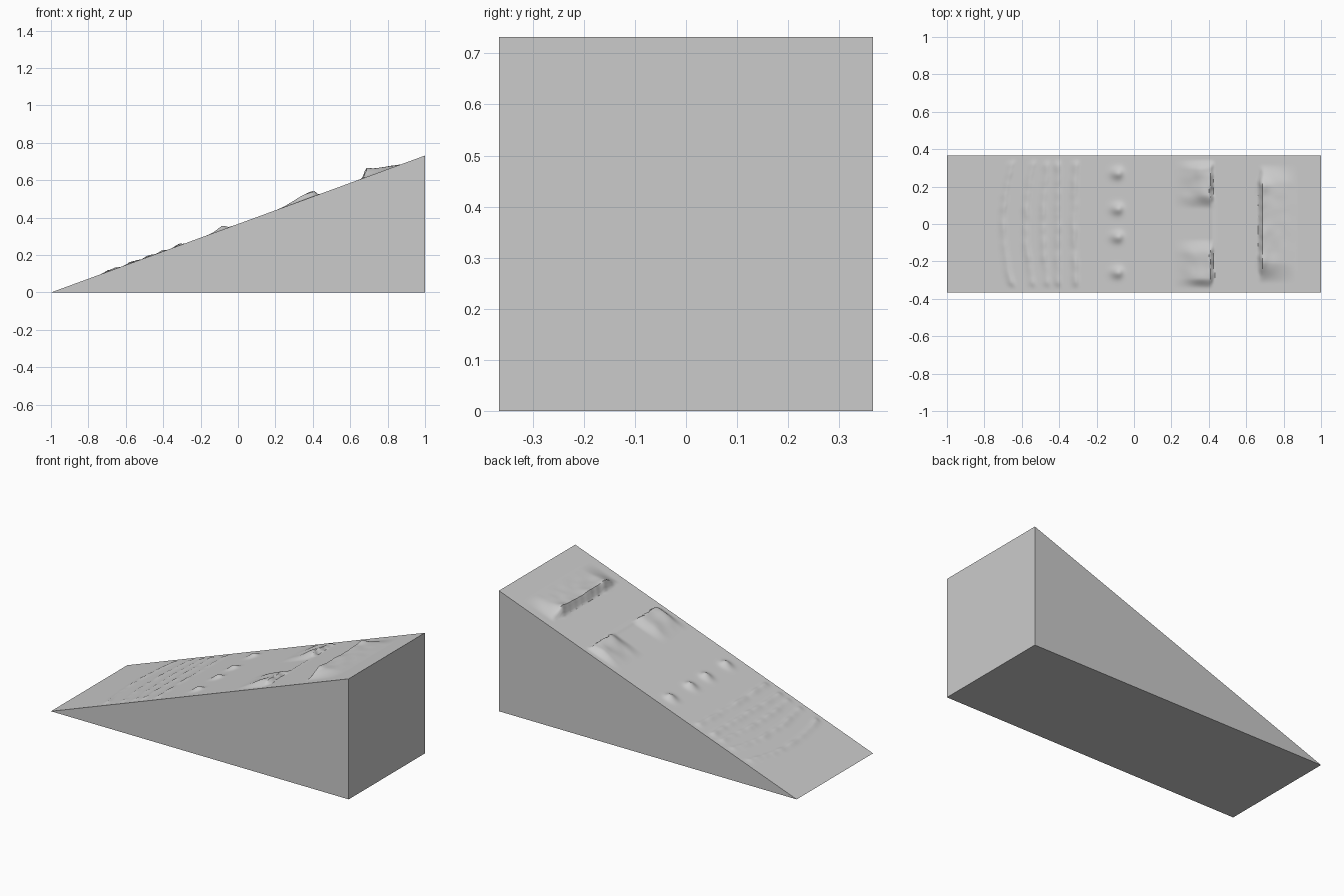
import bpy, bmesh, math
from mathutils import noise, Vector

if "Cube" in bpy.data.objects:
    bpy.data.objects.remove(bpy.data.objects["Cube"])

W, H = 0.366, 0.732          # half width, rear height
NX, NY = 250, 92


def step(a, b, t):
    t = min(1, max(0, (t - a) / (b - a)))
    return t * t * (3 - 2 * t)


def bell(d, w):
    return math.exp(-(d / w) ** 2)


def rough(x, y, scale, seed):
    return noise.noise(Vector((x * scale, y * scale, seed)))


# raised relief: (x at the ends, bow at the middle, height) of each ripple
RIPPLES = [(-0.645, 0.052, 0.0075), (-0.535, 0.04, 0.007), (-0.457, 0.027, 0.007),
           (-0.402, 0.003, 0.008), (-0.307, 0.012, 0.008)]
BUMPS = [0.27, 0.08, -0.07, -0.26]


def relief(x, y):
    ay = abs(y)
    h = 0.0
    # thin curved ripples
    ends = 1 - step(0.31, 0.35, ay)
    for x0, bow, height in RIPPLES:
        xc = x0 - bow * (1 - (y / 0.34) ** 2) + 0.006 * rough(0, y, 14, x0 * 9)
        d = x - xc
        h += height * ends * bell(d, 0.022 if d < 0 else 0.013) * (0.8 + 0.5 * rough(0, y, 18, x0 * 5))
    # row of four small bumps
    for yb in BUMPS:
        dx = x + 0.085
        h += 0.02 * bell(dx, 0.036 if dx < 0 else 0.026) * bell(y - yb, 0.028)
    # broken ridge: long ramp, steep drop
    if 0.18 < x < 0.46:
        edge = 0.415 + 0.012 * rough(0, y, 20, 3)
        ramp = step(0.2, 0.40, x) * (1 - step(edge - 0.012, edge + 0.016, x))
        band = step(0.08, 0.16, ay) * (1 - step(0.29, 0.345, ay))
        h += ramp * band * (0.026 + 0.012 * rough(x, y, 12, 8))
        h += 0.004 * bell(x - 0.42, 0.012) * (1 - step(0.1, 0.16, ay))
    # level ledge: steep face, flat top running back into the slope
    if 0.63 < x < 0.9:
        edge = 0.678 + 0.008 * rough(0, y, 20, 5)
        face = step(edge - 0.014, edge + 0.012, x)
        band = 1 - step(0.20, 0.32, ay)
        fall = max(0, 1 - (x - 0.68) / 0.19) if x > 0.68 else 1
        h += face * band * fall * (0.040 + 0.006 * rough(x, y, 14, 2))
        h += 0.008 * bell(x - 0.69, 0.025) * (bell(ay - 0.2, 0.035))
    return max(h, 0.0)


gray = bpy.data.materials.new("light gray")
gray.diffuse_color = (0.6, 0.6, 0.6, 1)
gray.use_nodes = True
gray.node_tree.nodes["Principled BSDF"].inputs["Base Color"].default_value = gray.diffuse_color

# sloped top as a fine grid
bm = bmesh.new()
rows = []
for i in range(NX + 1):
    x = -1 + 2 * i / NX
    row = []
    for j in range(NY + 1):
        y = -W + 2 * W * j / NY
        inside = 0 < j < NY and 0 < i < NX
        z = H * (x + 1) / 2 + (relief(x, y) if inside else 0)
        row.append(bm.verts.new((x, y, z)))
    rows.append(row)
for a, b in zip(rows, rows[1:]):
    for j in range(NY):
        bm.faces.new((a[j], b[j], b[j + 1], a[j + 1])).smooth = True

# flat sides, back and underside, fanned from the two rear bottom corners
c0 = bm.verts.new((1, -W, 0))
c1 = bm.verts.new((1, W, 0))
for a, b in zip(rows, rows[1:]):
    bm.faces.new((a[0], c0, b[0]))
    bm.faces.new((a[-1], b[-1], c1))
for j in range(NY):
    bm.faces.new((rows[-1][j], c0, rows[-1][j + 1]))
    bm.faces.new((rows[0][j], rows[0][j + 1], c0))
bm.faces.new((rows[-1][-1], c0, c1))
bm.faces.new((rows[0][-1], c1, c0))
bmesh.ops.recalc_face_normals(bm, faces=bm.faces)

mesh = bpy.data.meshes.new("wedge_ramp")
bm.to_mesh(mesh)
bm.free()
mesh.materials.append(gray)
ramp = bpy.data.objects.new("wedge_ramp", mesh)
bpy.context.collection.objects.link(ramp)
bpy.context.view_layer.objects.active = ramp
ramp.select_set(True)
bpy.ops.object.shade_smooth_by_angle(angle=math.radians(35))
